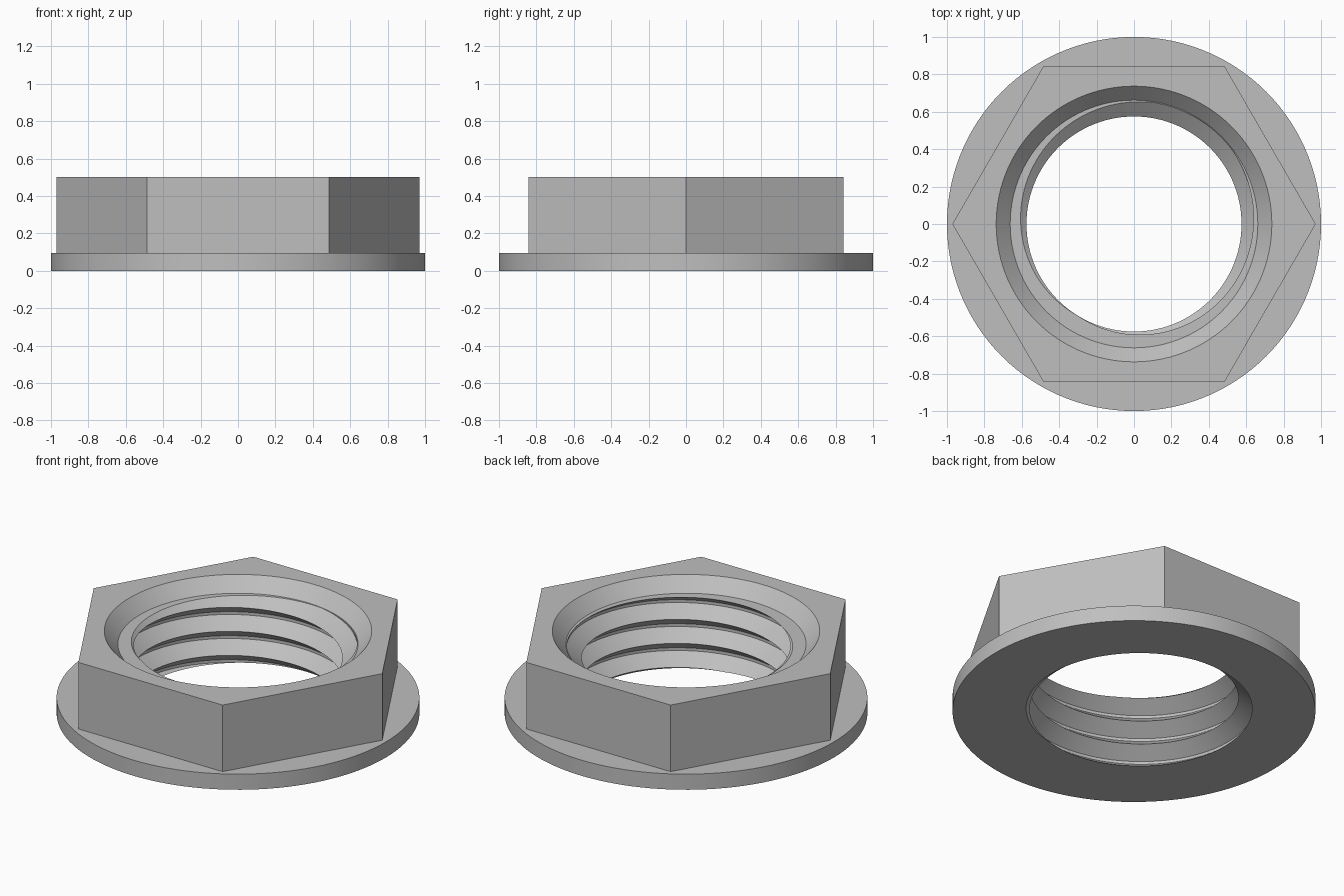
import bpy, bmesh
from math import cos, sin, tau, radians

cube = bpy.data.objects.get("Cube")
if cube:
    bpy.data.objects.remove(cube, do_unlink=True)

SEG = 120                                  # columns around the nut
TOP, FLANGE_TOP, LEDGE = 0.5, 0.095, 0.42  # heights
PITCH, CREST_R, ROOT_R = 0.146, 0.575, 0.658

steel = bpy.data.materials.new("steel_grey")
steel.use_nodes = True
colour = (0.52, 0.52, 0.52, 1)
steel.diffuse_color = colour
steel.node_tree.nodes["Principled BSDF"].inputs["Base Color"].default_value = colour

bm = bmesh.new()


def ring(sides, radius, z):
    """Closed loop of vertices and its edges."""
    vs = [bm.verts.new((radius * cos(tau * i / sides), radius * sin(tau * i / sides), z))
          for i in range(sides)]
    es = [bm.edges.new((vs[i - 1], vs[i])) for i in range(sides)]
    return vs, es


def wall(a, b):
    """Quads between two loops of equal count."""
    for i in range(len(a[0])):
        bm.faces.new((a[0][i - 1], a[0][i], b[0][i], b[0][i - 1]))


def flat(*loops):
    """Flat face between an outer and an inner loop."""
    bmesh.ops.triangle_fill(bm, edges=[e for loop in loops for e in loop],
                            use_beauty=True, normal=(0, 0, 1))


# Internal right-hand thread: sharp crests, narrow flat roots
profile = [(0, CREST_R), (0.44, ROOT_R), (0.56, ROOT_R), (1, CREST_R)]
start = LEDGE + 0.0005 - PITCH * (4 + 2 / 3)
rows = []
for j in range(SEG * 6 + 1):
    a = tau * j / SEG
    z = start + PITCH * j / SEG
    rows.append([bm.verts.new((r * cos(a), r * sin(a), z + t * PITCH)) for t, r in profile])
for p, q in zip(rows, rows[1:]):
    for k in range(3):
        bm.faces.new((p[k], q[k], q[k + 1], p[k + 1]))
bmesh.ops.remove_doubles(bm, verts=bm.verts[:], dist=1e-5)

# Trim the thread at the base and at the ledge below the chamfer
for z, direction in ((LEDGE, 1), (0, -1)):
    bmesh.ops.bisect_plane(bm, geom=bm.verts[:] + bm.edges[:] + bm.faces[:], dist=1e-6,
                           plane_co=(0, 0, z), plane_no=(0, 0, direction), clear_outer=True)
bmesh.ops.remove_doubles(bm, verts=bm.verts[:], dist=1e-5)


def thread_end(z):
    return [e for e in bm.edges if e.is_boundary and all(abs(v.co.z - z) < 1e-4 for v in e.verts)]


thread_top, thread_base = thread_end(LEDGE), thread_end(0)

# Entry chamfer and ledge
ledge_rim = ring(SEG, 0.662, LEDGE)
mouth = ring(SEG, 0.737, TOP)
wall(ledge_rim, mouth)
flat(ledge_rim[1], thread_top)

# Hexagonal body
hex_top, hex_base = ring(6, 0.971, TOP), ring(6, 0.971, FLANGE_TOP)
wall(hex_base, hex_top)
flat(hex_top[1], mouth[1])

# Round flange
rim_top, rim_base = ring(SEG, 1, FLANGE_TOP), ring(SEG, 1, 0)
wall(rim_base, rim_top)
flat(rim_top[1], hex_base[1])
flat(rim_base[1], thread_base)

bmesh.ops.recalc_face_normals(bm, faces=bm.faces[:])
mesh = bpy.data.meshes.new("flanged_hex_nut")
bm.to_mesh(mesh)
bm.free()
mesh.materials.append(steel)

nut = bpy.data.objects.new("flanged_hex_nut", mesh)
bpy.context.collection.objects.link(nut)
bpy.ops.object.select_all(action='DESELECT')
nut.select_set(True)
bpy.context.view_layer.objects.active = nut
bpy.ops.object.shade_smooth_by_angle(angle=radians(30))
